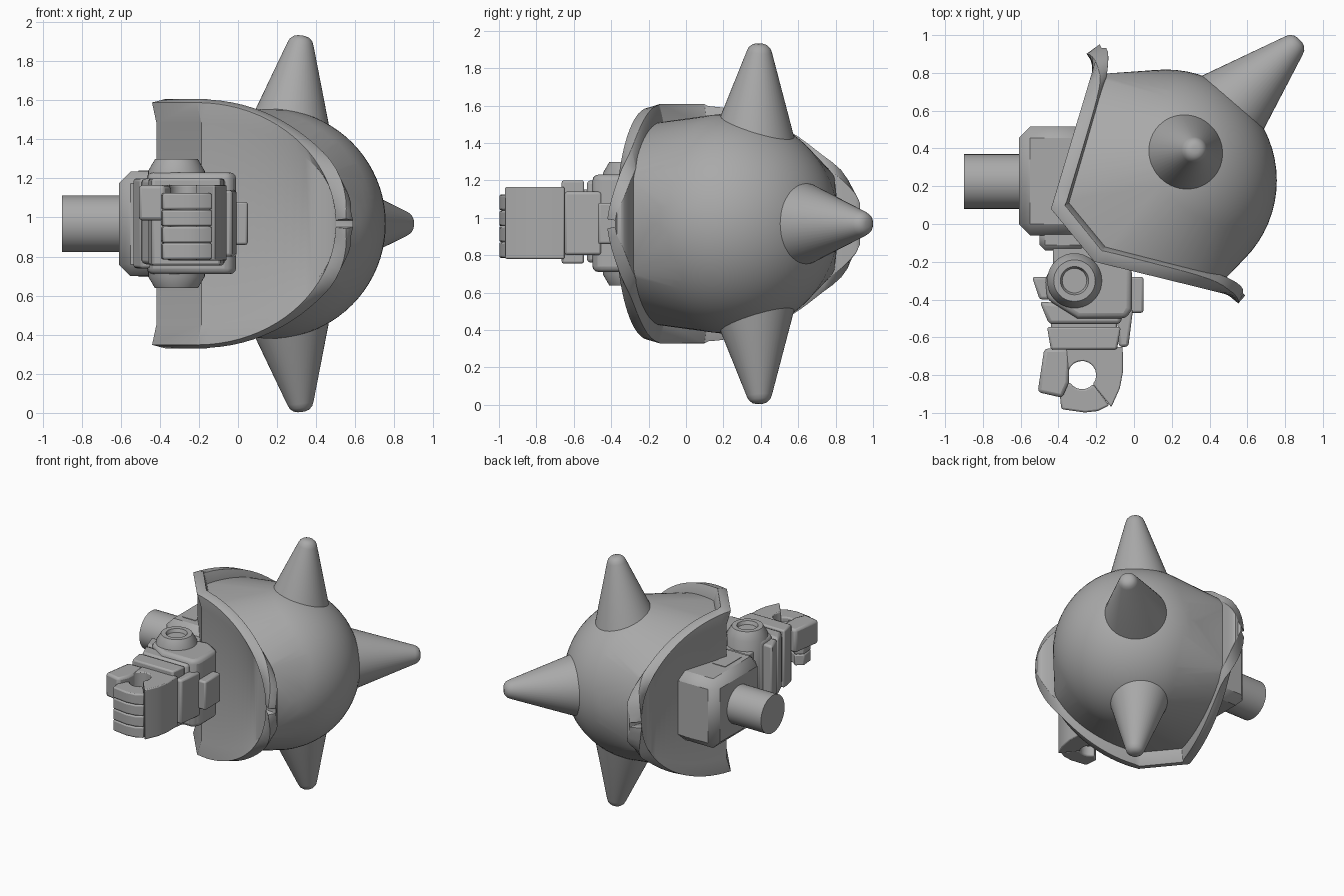
import bpy, bmesh, math
from mathutils import Vector

cube = bpy.data.objects.get("Cube")
if cube:
    bpy.data.objects.remove(cube, do_unlink=True)

grey = bpy.data.materials.new("plain grey")
grey.use_nodes = True
COLOUR = (0.4, 0.4, 0.4, 1)
grey.diffuse_color = COLOUR
grey.node_tree.nodes["Principled BSDF"].inputs["Base Color"].default_value = COLOUR

MID = 0.968  # height of the plane of symmetry


def finish(name, bm, bevel=0.0, segments=2, thickness=0.0, angle=35):
    """Turn a bmesh into a shaded object with optional shell and bevel."""
    mesh = bpy.data.meshes.new(name)
    bm.to_mesh(mesh)
    bm.free()
    mesh.materials.append(grey)
    ob = bpy.data.objects.new(name, mesh)
    bpy.context.collection.objects.link(ob)
    if thickness:
        shell = ob.modifiers.new("shell", "SOLIDIFY")
        shell.thickness = thickness
        shell.offset = -1
        shell.use_even_offset = True
    if bevel:
        mod = ob.modifiers.new("bevel", "BEVEL")
        mod.width = bevel
        mod.segments = segments
        mod.limit_method = "ANGLE"
        mod.angle_limit = math.radians(40)
    bpy.ops.object.select_all(action="DESELECT")
    ob.select_set(True)
    bpy.context.view_layer.objects.active = ob
    bpy.ops.object.shade_smooth_by_angle(angle=math.radians(angle))
    return ob


def prism(name, outline, z0, z1, bevel=0.01, segments=2):
    """Extrude a plan outline upward."""
    bm = bmesh.new()
    face = bm.faces.new([bm.verts.new((x, y, z0)) for x, y in outline])
    out = bmesh.ops.extrude_face_region(bm, geom=[face])
    top = [v for v in out["geom"] if isinstance(v, bmesh.types.BMVert)]
    bmesh.ops.translate(bm, verts=top, vec=(0, 0, z1 - z0))
    bmesh.ops.recalc_face_normals(bm, faces=bm.faces)
    return finish(name, bm, bevel, segments)


def box(name, x0, x1, y0, y1, z0, z1, bevel=0.01, segments=2):
    return prism(name, [(x0, y0), (x1, y0), (x1, y1), (x0, y1)], z0, z1, bevel, segments)


def lathe(name, profile, origin, axis, sides=40):
    """Spin (radius, distance) pairs round an axis."""
    bm = bmesh.new()
    turn = Vector(axis).to_track_quat("Z", "Y")
    rings = []
    for r, d in profile:
        ring = []
        for i in range(sides):
            a = math.tau * i / sides
            p = Vector((r * math.cos(a), r * math.sin(a), d))
            ring.append(bm.verts.new(turn @ p + Vector(origin)))
        rings.append(ring)
    for a, b in zip(rings, rings[1:]):
        for i in range(sides):
            j = (i + 1) % sides
            bm.faces.new((a[i], a[j], b[j], b[i]))
    bm.faces.new(rings[0][::-1])
    bm.faces.new(rings[-1])
    bmesh.ops.recalc_face_normals(bm, faces=bm.faces)
    return finish(name, bm)


# Folded rim plate: side wing, narrow corner panel, front wing
PATH = [Vector(p) for p in ((-0.21, 0.845), (-0.44, 0.08), (-0.21, -0.2), (0.5, -0.375))]
HALF = 0.62
STEPS = 20
SHIFT = Vector((0.045, 0.04))  # from the outer face to the inner one


def plate_columns(reach):
    """Plan point and half height along the fold, up to a share of each wing."""
    back, b, c, front = PATH
    turns = [math.asin(reach) * i / STEPS for i in range(STEPS + 1)]
    wing = [(math.sin(t), HALF * math.cos(t)) for t in turns]
    cols = [(b.lerp(back, u), h) for u, h in reversed(wing)]
    return cols + [(c.lerp(front, u), h) for u, h in wing]


# The outer face is slightly dished inside its edge
bm = bmesh.new()
columns = []
for p, h in plate_columns(0.9995):
    dished = p + SHIFT * 0.5 * min(1, h / 0.3)
    rows = ((p, -1), (dished, -0.83), (dished, 0.83), (p, 1))
    columns.append([bm.verts.new((q.x, q.y, MID + h * s)) for q, s in rows])
for left, right in zip(columns, columns[1:]):
    for i in range(3):
        bm.faces.new((left[i], right[i], right[i + 1], left[i + 1]))
finish("rim_plate", bm, bevel=0.01, thickness=0.07)

# Dome: ball trimmed by the three panels and blended into the plate
ball = bmesh.new()
bmesh.ops.create_uvsphere(ball, u_segments=64, v_segments=40, radius=0.588)
points = [v.co + Vector((0.168, 0.23, MID)) for v in ball.verts]
ball.free()
for a, b in zip(PATH, PATH[1:]):
    d = (b - a).normalized()
    inward = Vector((-d.y, d.x))
    points = [p for p in points if (p.xy - a).dot(inward) > 0.05]
for p, h in plate_columns(0.88):
    q = p + SHIFT
    points += [Vector((q.x, q.y, MID + s * h * 0.87)) for s in (-1, 1)]
bm = bmesh.new()
for p in points:
    bm.verts.new(p)
bmesh.ops.convex_hull(bm, input=list(bm.verts))
bmesh.ops.delete(bm, geom=[v for v in bm.verts if not v.link_faces], context="VERTS")
bmesh.ops.recalc_face_normals(bm, faces=bm.faces)
finish("dome", bm, angle=40)


# Spikes
def spike(name, base, tip):
    base, tip = Vector(base), Vector(tip)
    n = (tip - base).length
    profile = [(0.242, -0.1), (0.21, 0), (0.068, n - 0.045), (0.058, n - 0.022),
               (0.04, n - 0.006), (0.02, n)]
    lathe(name, profile, base, tip - base, 48)


spike("side_spike", (0.54, 0.65, MID), (0.877, 0.974, MID))
for name, s in (("upper_spike", 1), ("lower_spike", -1)):
    spike(name, (0.265, 0.365, MID + s * 0.49), (0.325, 0.395, MID + s * 0.962))

# Shoulder block and axle
box("shoulder_block", -0.61, -0.18, -0.06, 0.515, 0.70, 1.235, 0.06, 1)
lathe("shoulder_axle", [(0.145, 0), (0.145, 0.35)], (-0.9, 0.225, MID), (1, 0, 0))
for name, z in (("block_panel_top", 1.235), ("block_panel_bottom", 0.70)):
    box(name, -0.51, -0.40, 0.05, 0.25, z - 0.004, z + 0.004, 0)

# Upper arm
box("upper_arm", -0.5, -0.25, -0.14, 0.0, 0.76, 1.18, 0.03, 1)
box("elbow_neck", -0.43, -0.18, -0.24, -0.1, 0.78, 1.16)

# Elbow pin, recessed at both ends
half_pin = [(0.145, 0.27), (0.11, 0.33), (0.075, 0.33), (0.065, 0.305), (0.005, 0.305)]
pin = [(r, -d) for r, d in reversed(half_pin)] + half_pin
lathe("elbow_pin", pin, (-0.315, -0.3, MID), (0, 0, 1))

# Elbow housing and guards
prism("elbow_housing", [(-0.47, -0.28), (-0.42, -0.21), (-0.12, -0.17), (-0.01, -0.24),
                        (-0.01, -0.45), (-0.04, -0.5), (-0.3, -0.5), (-0.46, -0.4)],
      0.71, 1.23, 0.03, 3)
prism("inner_guard", [(-0.54, -0.28), (-0.45, -0.28), (-0.42, -0.4), (-0.5, -0.4)], 0.74, 1.2, 0.015)
prism("outer_guard", [(-0.09, -0.47), (-0.005, -0.45), (-0.03, -0.65), (-0.08, -0.65)], 0.80, 1.14, 0.015)
box("side_plate", -0.03, 0.05, -0.47, -0.28, 0.86, 1.08, 0.012)

# Forearm and wrist
prism("forearm", [(-0.5, -0.41), (-0.06, -0.45), (-0.07, -0.53), (-0.45, -0.53)], 0.76, 1.2, 0.02)
box("forearm_groove", -0.44, -0.09, -0.56, -0.5, 0.80, 1.15)
prism("wrist", [(-0.46, -0.545), (-0.07, -0.545), (-0.09, -0.665), (-0.44, -0.665)], 0.755, 1.2, 0.012)

# Hand: palm, four curled fingers and thumb round an open grip
GRIP = Vector((-0.275, -0.8))


def grip_arc(start, end, count=10):
    angles = [math.radians(start + (end - start) * i / count) for i in range(count + 1)]
    return [(GRIP.x + 0.075 * math.cos(a), GRIP.y + 0.075 * math.sin(a)) for a in angles]


prism("palm", [(-0.36, -0.65), (-0.06, -0.65), (-0.058, -0.78), (-0.075, -0.87), (-0.12, -0.97)]
      + grip_arc(-40, 165), 0.78, 1.165, 0.008)
for i in range(4):
    z = 0.785 + i * 0.085
    prism(f"finger_{i + 1}", grip_arc(-150, -40, 6)
          + [(-0.13, -0.96), (-0.19, -0.99), (-0.26, -0.998), (-0.385, -0.98), (-0.395, -0.88)],
          z, z + 0.084, 0.01)
prism("thumb", [(-0.475, -0.66), (-0.34, -0.66), (-0.345, -0.84), (-0.38, -0.92), (-0.51, -0.89)],
      0.985, 1.165, 0.018)
